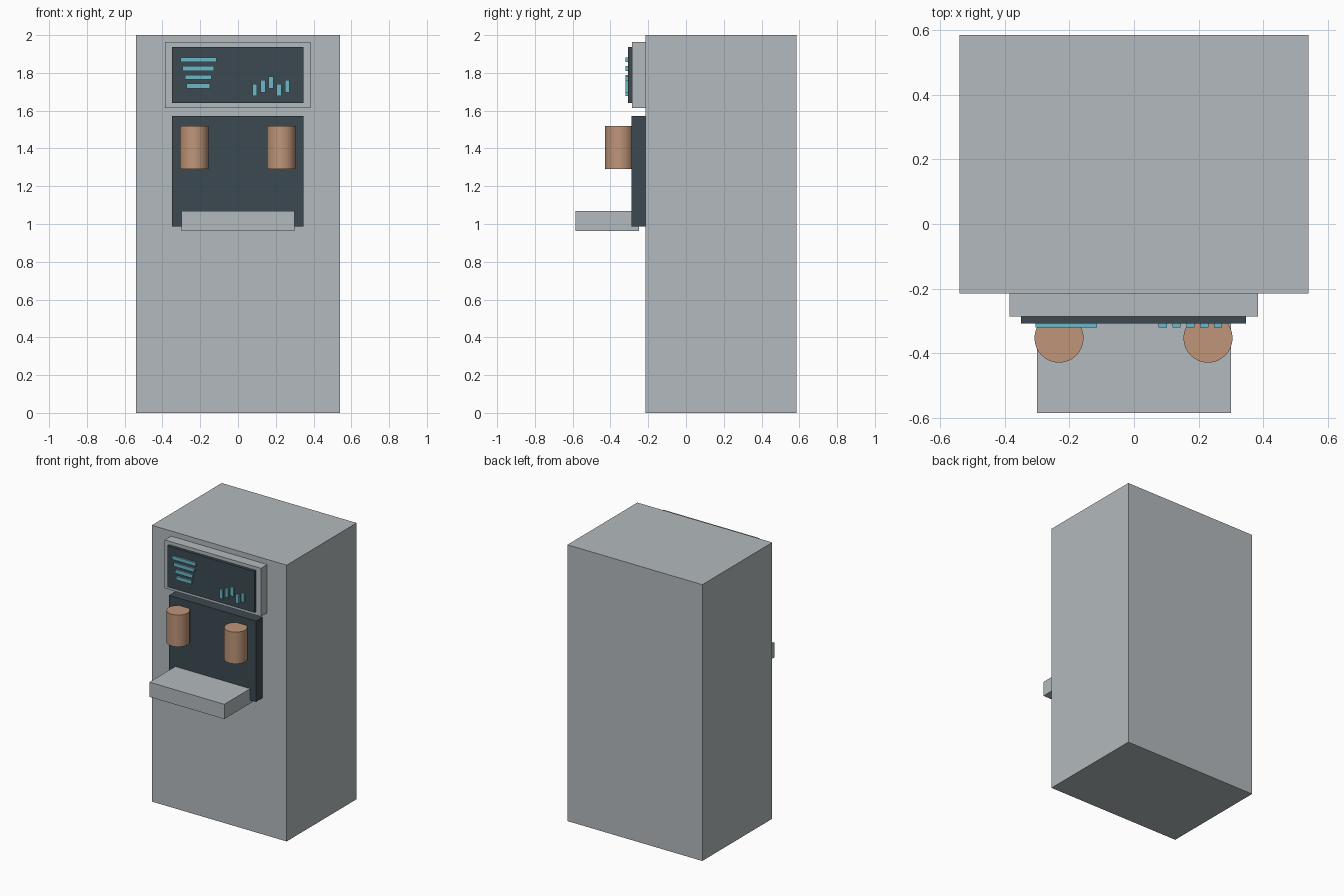
import bpy
import bmesh
from mathutils import Matrix, Vector

old = bpy.data.objects.get("Cube")
if old:
    bpy.data.objects.remove(old, do_unlink=True)


def make_material(name, colour):
    mat = bpy.data.materials.new(name)
    mat.use_nodes = True
    mat.diffuse_color = (*colour, 1)
    mat.node_tree.nodes["Principled BSDF"].inputs["Base Color"].default_value = (*colour, 1)
    return mat


grey = make_material("light grey", (0.45, 0.49, 0.51))
dark = make_material("dark slate", (0.045, 0.067, 0.083))
copper = make_material("copper tan", (0.52, 0.30, 0.19))
teal = make_material("pale teal", (0.15, 0.48, 0.58))


def add_object(name, bm, mat):
    mesh = bpy.data.meshes.new(name)
    bm.to_mesh(mesh)
    bm.free()
    mesh.materials.append(mat)
    obj = bpy.data.objects.new(name, mesh)
    bpy.context.collection.objects.link(obj)
    return obj


def box(name, x, y, z, mat):
    """Box from (min, max) ranges along each axis."""
    low, high = (Vector(corner) for corner in zip(x, y, z))
    bm = bmesh.new()
    place = Matrix.Translation((low + high) / 2) @ Matrix.Diagonal((*(high - low), 1))
    bmesh.ops.create_cube(bm, size=1, matrix=place)
    return add_object(name, bm, mat)


def cylinder(name, x, y, z, radius, mat):
    bm = bmesh.new()
    bmesh.ops.create_cone(bm, cap_ends=True, segments=32, radius1=radius, radius2=radius,
                          depth=z[1] - z[0], matrix=Matrix.Translation((x, y, sum(z) / 2)))
    for face in bm.faces:
        face.smooth = abs(face.normal.z) < 0.5
    for edge in bm.edges:
        edge.smooth = edge.calc_face_angle() < 0.6
    return add_object(name, bm, mat)


# Cabinet and front fittings
box("cabinet", (-0.54, 0.54), (-0.215, 0.585), (0, 2), grey)
box("display_housing", (-0.386, 0.384), (-0.287, -0.215), (1.613, 1.963), grey)
box("display_screen", (-0.35, 0.347), (-0.308, -0.287), (1.64, 1.938), dark)
box("dispenser_panel", (-0.35, 0.347), (-0.289, -0.215), (0.987, 1.572), dark)
box("tray", (-0.3, 0.3), (-0.585, -0.25), (0.963, 1.07), grey)

# Dispensing heads
for side, x in (("right", -0.232), ("left", 0.229)):
    cylinder(f"dispenser_{side}", x, -0.353, (1.29, 1.52), 0.076, copper)

# Screen graphics: tapering stripes and staggered bars
GRAPHIC_Y = (-0.321, -0.308)
for i, half in enumerate((0.095, 0.083, 0.071, 0.062)):
    z = 1.869 - i * 0.0463
    box(f"screen_stripe_{i + 1}", (-0.21 - half, -0.21 + half), GRAPHIC_Y,
        (z - 0.0125, z + 0.0125), teal)
for i, level in enumerate((0, 1, 2, 0, 1)):
    x, z = 0.089 + i * 0.0428, 1.709 + level * 0.0205
    box(f"screen_bar_{i + 1}", (x - 0.0125, x + 0.0125), GRAPHIC_Y,
        (z - 0.032, z + 0.032), teal)
